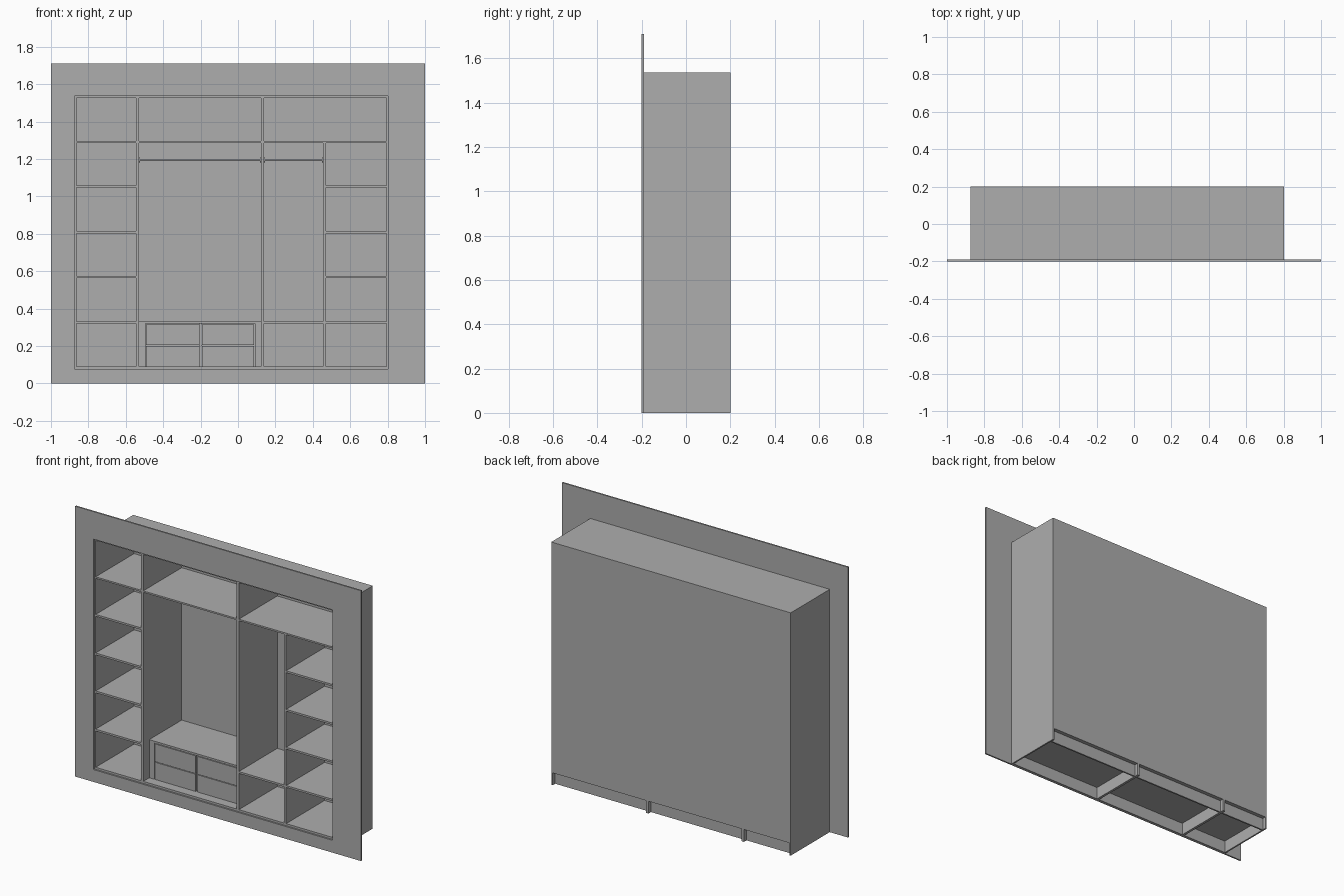
import bpy
import bmesh
import math

cube = bpy.data.objects.get("Cube")
if cube:
    bpy.data.objects.remove(cube, do_unlink=True)

grey = bpy.data.materials.new("plain_grey")
grey.use_nodes = True
colour = (0.42, 0.42, 0.42, 1)
grey.diffuse_color = colour
grey.node_tree.nodes["Principled BSDF"].inputs["Base Color"].default_value = colour


def finish(name, bm):
    bmesh.ops.recalc_face_normals(bm, faces=bm.faces)
    mesh = bpy.data.meshes.new(name)
    bm.to_mesh(mesh)
    bm.free()
    mesh.materials.append(grey)
    obj = bpy.data.objects.new(name, mesh)
    bpy.context.collection.objects.link(obj)
    return obj


def box(name, x, y, z):
    """Box from (low, high) ranges on each axis."""
    bm = bmesh.new()
    bmesh.ops.create_cube(bm, size=1)
    for v in bm.verts:
        v.co = [r[0] if c < 0 else r[1] for c, r in zip(v.co, (x, y, z))]
    return finish(name, bm)


def rod(name, x, y, z, radius):
    """Cylinder lying along x."""
    bpy.ops.mesh.primitive_cylinder_add(
        vertices=24, radius=radius, depth=x[1] - x[0],
        location=((x[0] + x[1]) / 2, y, z), rotation=(0, math.pi / 2, 0))
    obj = bpy.context.object
    obj.name = name
    obj.data.materials.append(grey)
    bpy.ops.object.shade_smooth_by_angle()


# Main dimensions
LEFT, SPLIT_A, SPLIT_B, RIGHT = -0.873, -0.538, 0.131, 0.803
FRONT, BACK, INNER_BACK = -0.19, 0.2, 0.194
BASE, TOP = 0.078, 1.536
T = 0.01
SIDE = 0.008
DEPTH = (FRONT, INNER_BACK)
LEVELS = [0.32, 0.562, 0.802, 1.046, 1.286]

# Flat surround with one rectangular opening
bm = bmesh.new()
rings = []
for y in (-0.2, FRONT):
    for x0, x1, z0, z1 in ((-1, 1, 0, 1.71), (LEFT, RIGHT, BASE, TOP)):
        rings.append([bm.verts.new((x, y, z)) for x, z in
                      ((x0, z0), (x1, z0), (x1, z1), (x0, z1))])
for a, b in ((0, 1), (1, 3), (3, 2), (2, 0)):
    for i in range(4):
        j = (i + 1) % 4
        bm.faces.new((rings[a][i], rings[a][j], rings[b][j], rings[b][i]))
finish("wall_surround", bm)

# Three cabinets: sides down to the floor, top, bottom, back and plinth boards
cabinets = (("narrow", LEFT, SPLIT_A, T, SIDE),
            ("middle", SPLIT_A, SPLIT_B, SIDE, SIDE),
            ("wide", SPLIT_B, RIGHT, SIDE, T))
for name, x0, x1, t0, t1 in cabinets:
    inside = (x0 + t0, x1 - t1)
    box(name + "_side_a", (x0, x0 + t0), (FRONT, BACK), (0, TOP))
    box(name + "_side_b", (x1 - t1, x1), (FRONT, BACK), (0, TOP))
    box(name + "_top", inside, DEPTH, (TOP - T, TOP))
    box(name + "_bottom", inside, DEPTH, (BASE, BASE + T + 0.003))
    box(name + "_back", inside, (INNER_BACK, BACK), (BASE, TOP))
    box(name + "_upper_shelf", inside, DEPTH, (LEVELS[-1], LEVELS[-1] + T))
    box(name + "_front_plinth", inside, (FRONT, FRONT + T), (0, BASE))
    box(name + "_rear_plinth", inside, (0.165, 0.175), (0, BASE))

# Upright inside the wide cabinet
DIV = (0.455, 0.47)
box("wide_divider", DIV, DEPTH, (BASE + T, LEVELS[-1]))

# Shelf stacks in both outer bays and the low shelf between
for z in LEVELS[:-1]:
    box("narrow_shelf", (LEFT + T, SPLIT_A - SIDE), DEPTH, (z, z + 0.012))
    box("wide_shelf", (DIV[1], RIGHT - T), DEPTH, (z, z + 0.012))
box("low_shelf", (SPLIT_B + SIDE, DIV[0]), DEPTH, (LEVELS[0], LEVELS[0] + 0.012))

# Set-back drawer unit
MID = (SPLIT_A + SIDE, SPLIT_B - SIDE)
D0, FLOOR = -0.13, BASE + 0.013
DRAW = (-0.495, 0.09)
box("drawer_unit_top", MID, (D0, INNER_BACK), (LEVELS[0], LEVELS[0] + 0.012))
box("drawer_filler_a", (MID[0], DRAW[0]), (D0, D0 + T), (FLOOR, LEVELS[0]))
box("drawer_filler_b", (DRAW[1], MID[1]), (D0, D0 + T), (FLOOR, LEVELS[0]))
box("drawer_divider", (-0.208, -0.192), (D0 + T, INNER_BACK), (FLOOR, LEVELS[0]))
GAP = 0.004
for x0, x1 in ((DRAW[0] + GAP, -0.206), (-0.192, DRAW[1] - GAP)):
    for z0, z1 in ((FLOOR, 0.2), (0.2 + GAP, 0.316)):
        box("drawer_front", (x0, x1), (D0, D0 + T), (z0, z1))
        box("drawer_body", (x0 + T, x1 - T), (D0 + T, 0.17), (z0 + T, z1 - T))

# Hanging rails with end flanges
RAIL_Z = 1.194
for x0, x1 in (MID, (SPLIT_B + SIDE, DIV[0])):
    rod("hanging_rail", (x0, x1), 0, RAIL_Z, 0.006)
    for a, b in ((x0, x0 + 0.006), (x1 - 0.006, x1)):
        rod("rail_flange", (a, b), 0, RAIL_Z, 0.014)
